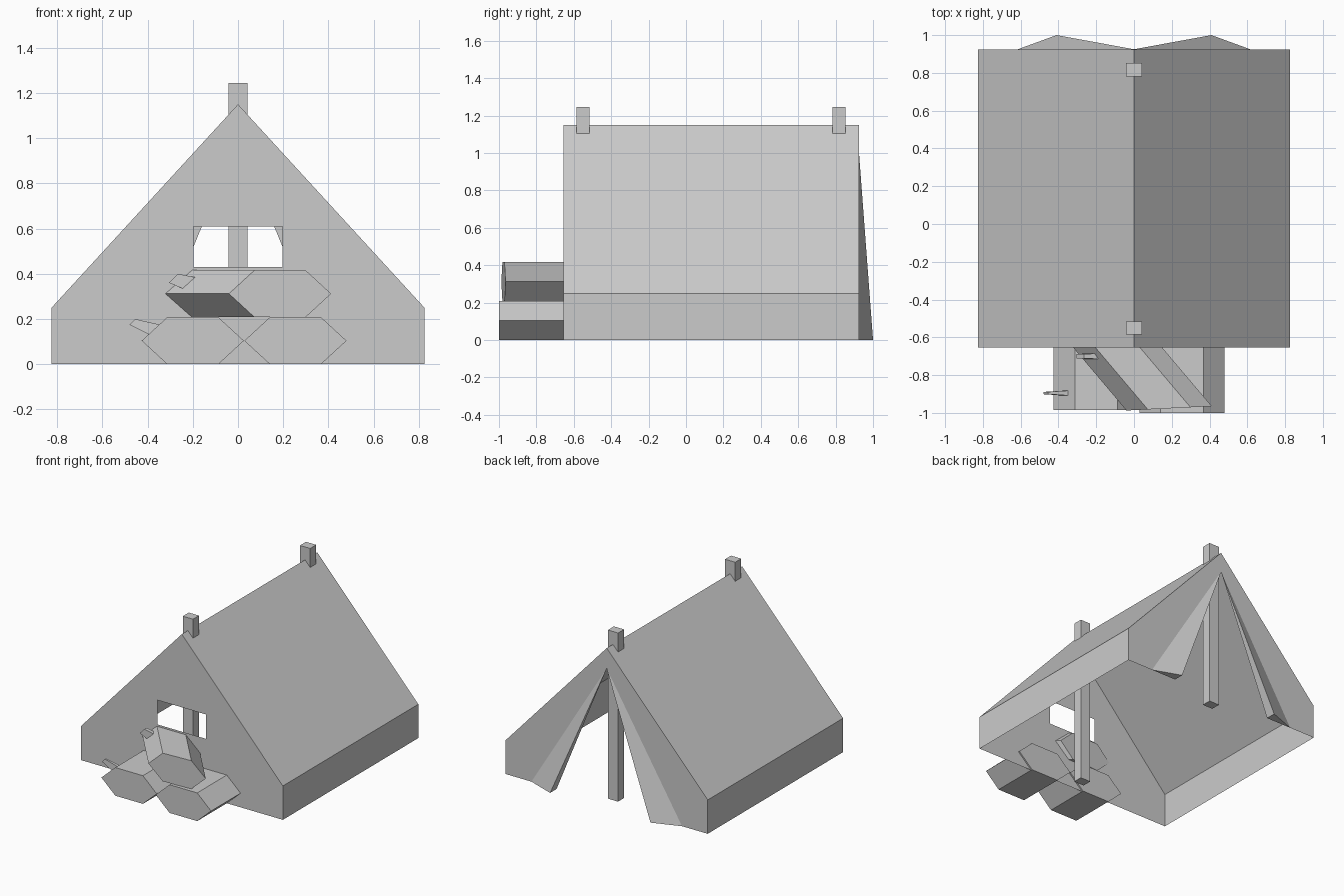
import bpy, bmesh
from mathutils import Vector

if "Cube" in bpy.data.objects:
    bpy.data.objects.remove(bpy.data.objects["Cube"])


def build(name, verts, faces):
    me = bpy.data.meshes.new(name)
    me.from_pydata([tuple(v) for v in verts], [], faces)
    bm = bmesh.new()
    bm.from_mesh(me)
    bmesh.ops.remove_doubles(bm, verts=bm.verts, dist=1e-4)
    bmesh.ops.recalc_face_normals(bm, faces=bm.faces)
    bm.to_mesh(me)
    bm.free()
    ob = bpy.data.objects.new(name, me)
    bpy.context.collection.objects.link(ob)
    return ob


def loft(name, a, b):
    """Closed prism between two matching rings."""
    n = len(a)
    faces = [list(range(n)), list(range(n, 2 * n))]
    faces += [(i, (i + 1) % n, n + (i + 1) % n, n + i) for i in range(n)]
    return build(name, a + b, faces)


def panels(name, polys):
    """Thin cloth panels, mirrored across x = 0."""
    verts, faces = [], []
    for s in (1, -1):
        for p in polys:
            q = p[::s]
            faces.append(list(range(len(verts), len(verts) + len(q))))
            verts += [(s * x, y, z) for x, y, z in q]
    return build(name, verts, faces)


W, EAVE, RIDGE, Y0, Y1 = 0.825, 0.25, 1.15, -0.655, 0.925

# Roof and low side walls
panels("tent_roof", [
    [(W, Y0, 0), (W, Y1, 0), (W, Y1, EAVE), (W, Y0, EAVE)],
    [(W, Y0, EAVE), (W, Y1, EAVE), (0, Y1, RIDGE), (0, Y0, RIDGE)]])

# Front wall with window opening
half = [(0, 0), (W, 0), (W, EAVE), (0, RIDGE), (0, .61), (.197, .61), (.197, .43), (0, .43)]
panels("front_wall", [[(x, Y0, z) for x, z in half]])

# Back wall with triangular entrance
half = [(.615, 0), (W, 0), (W, EAVE), (0, RIDGE), (0, 1.0)]
panels("back_wall", [[(x, Y1, z) for x, z in half]])

# Folded-back door flaps
top, a, b, c = (0, Y1, 1.0), (.615, Y1, 0), (.41, 1.0, 0), (.41, Y1, 0)
for side, s in (("right", 1), ("left", -1)):
    build(side + "_flap", [(s * x, y, z) for x, y, z in (top, a, b, c)],
          [(0, 1, 2), (0, 2, 3), (0, 3, 1), (1, 3, 2)])

# Tent poles
for name, y in (("front_pole", -0.55), ("back_pole", 0.817)):
    bpy.ops.mesh.primitive_cube_add(size=1, location=(0, y, 0.6225))
    bpy.context.object.name = name
    bpy.context.object.scale = (0.083, 0.07, 1.245)

# Hexagonal logs
HEX = [(-.226, 0), (-.113, .104), (.113, .104), (.226, 0), (.113, -.104), (-.113, -.104)]


def log(name, x0, x1, z, y0, y1, skew=0):
    loft(name, [(x0 + x, y0 + skew * x, z + h) for x, h in HEX],
         [(x1 + x, y1 + skew * x, z + h) for x, h in HEX])


log("left_log", -.2, -.2, .104, -.985, -.645)
log("right_log", .254, .254, .104, -1.0, -.645)
log("top_log", .186, -.1, .312, -.976, -.638, .05)


# Branch stubs on the logs
def stub(name, y, tip, base, w0, w1):
    def ring(edge, w):
        (xa, za), (xb, zb) = edge
        return [(xa, y - w, za), (xb, y - w, zb), (xb, y + w, zb), (xa, y + w, za)]
    loft(name, ring(tip, w0), ring(base, w1))


stub("lower_stub", -.895, [(-.48, .175), (-.455, .2)], [(-.38, .125), (-.345, .175)], .006, .013)
stub("upper_stub", -.7, [(-.305, .36), (-.265, .4)], [(-.245, .335), (-.19, .385)], .012, .014)
